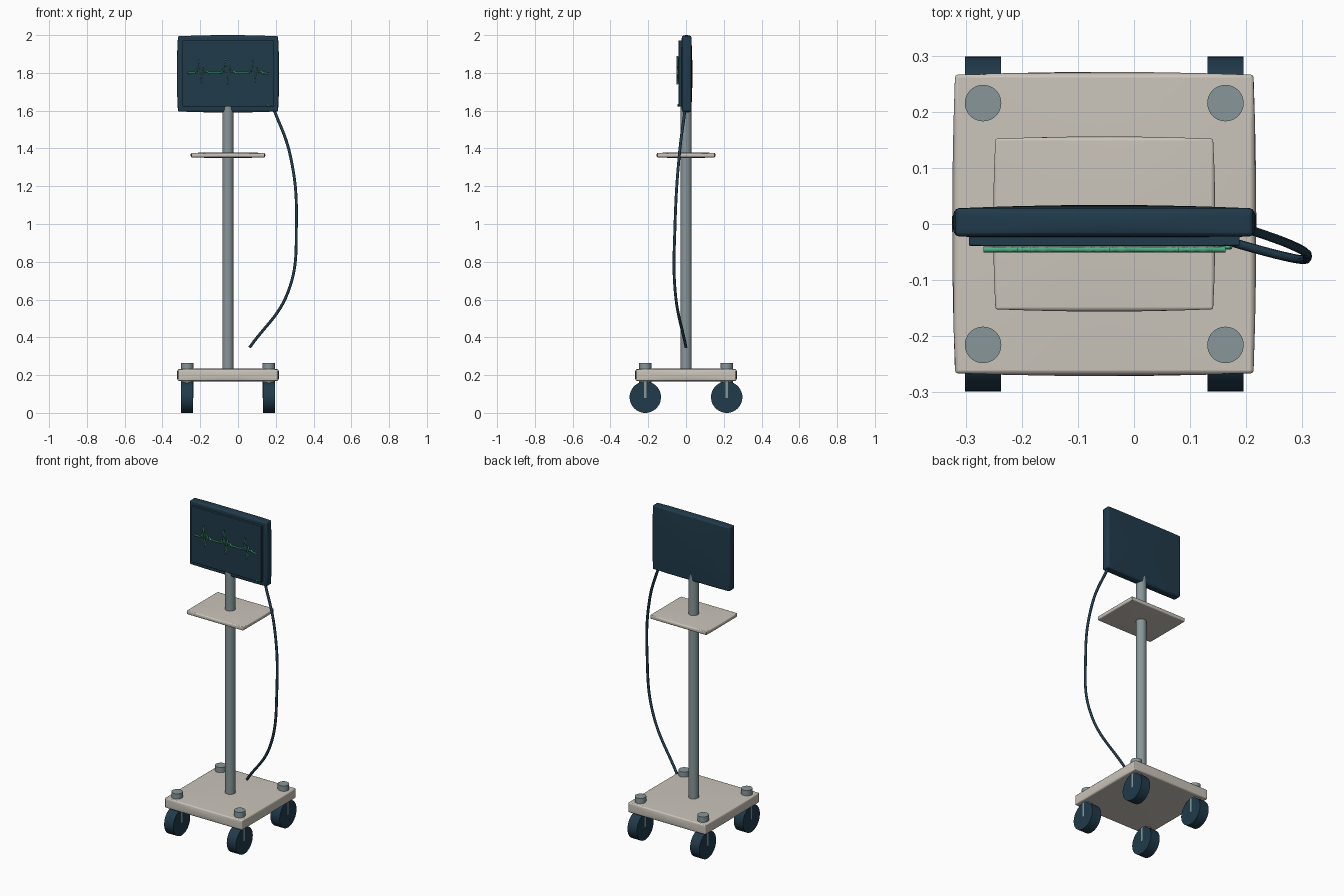
import bpy, bmesh, math
from mathutils import Vector

if "Cube" in bpy.data.objects:
    bpy.data.objects.remove(bpy.data.objects["Cube"])


def material(name, rgb):
    m = bpy.data.materials.new(name)
    m.diffuse_color = (*rgb, 1)
    m.use_nodes = True
    m.node_tree.nodes["Principled BSDF"].inputs["Base Color"].default_value = m.diffuse_color
    return m


NAVY = material("dark navy", (0.015, 0.043, 0.070))
CREAM = material("warm cream", (0.59, 0.55, 0.49))
STEEL = material("grey steel", (0.245, 0.305, 0.315))
GREEN = material("trace green", (0.075, 0.43, 0.23))
CX = -0.053  # centre line of the stand


def finish(name, bm, mat):
    me = bpy.data.meshes.new(name)
    bm.to_mesh(me)
    bm.free()
    ob = bpy.data.objects.new(name, me)
    bpy.context.collection.objects.link(ob)
    me.materials.append(mat)
    return ob


def smooth(ob):
    bpy.ops.object.select_all(action='DESELECT')
    ob.select_set(True)
    bpy.context.view_layer.objects.active = ob
    bpy.ops.object.shade_smooth_by_angle(angle=math.radians(35))


def soft_box(name, lo, hi, mat, bulge=0.0, bevel=0.0):
    """Box whose faces swell slightly toward their middles, with bevelled edges."""
    lo, hi = Vector(lo), Vector(hi)
    mid, half = (lo + hi) / 2, (hi - lo) / 2
    bm = bmesh.new()
    bmesh.ops.create_cube(bm, size=2)
    if bulge:
        bmesh.ops.subdivide_edges(bm, edges=bm.edges[:], cuts=5, use_grid_fill=True)
    for v in bm.verts:
        u = v.co.copy()
        for i in range(3):
            edge = max(abs(u[j]) for j in range(3) if j != i)
            v.co[i] = mid[i] + u[i] * (half[i] - bulge * edge ** 2)
    ob = finish(name, bm, mat)
    if bevel:
        mod = ob.modifiers.new("bevel", 'BEVEL')
        mod.width, mod.segments = bevel, 2
        mod.limit_method, mod.angle_limit = 'ANGLE', math.radians(40)
    smooth(ob)
    return ob


def cylinder(name, a, b, r, mat, sides=40):
    a, b = Vector(a), Vector(b)
    bm = bmesh.new()
    bmesh.ops.create_cone(bm, cap_ends=True, segments=sides,
                          radius1=r, radius2=r, depth=(b - a).length)
    ob = finish(name, bm, mat)
    ob.location = (a + b) / 2
    ob.rotation_euler = (b - a).to_track_quat('Z', 'Y').to_euler()
    smooth(ob)
    return ob


def tube(name, pts, r, mat, curved=False):
    cu = bpy.data.curves.new(name, 'CURVE')
    cu.dimensions = '3D'
    cu.bevel_depth, cu.bevel_resolution = r, 2
    cu.use_fill_caps = True
    sp = cu.splines.new('BEZIER' if curved else 'POLY')
    p = sp.bezier_points if curved else sp.points
    p.add(len(pts) - 1)
    for q, co in zip(p, pts):
        if curved:
            q.co = co
            q.handle_left_type = q.handle_right_type = 'AUTO'
        else:
            q.co = (*co, 1)
    ob = bpy.data.objects.new(name, cu)
    bpy.context.collection.objects.link(ob)
    cu.materials.append(mat)
    return ob


# Rolling base, pole and tray
soft_box("base", (-0.324, -0.271, 0.165), (0.218, 0.271, 0.236), CREAM, 0.005, 0.005)
cylinder("pole", (CX, 0, 0.20), (CX, 0, 1.68), 0.030, STEEL)
soft_box("tray", (-0.251, -0.156, 1.349), (0.145, 0.156, 1.38), CREAM, 0.004, 0.003)

# Four castors: wheel plus a stem that passes up through the base
for sx, side in ((-1, "left"), (1, "right")):
    for sy, end in ((-1, "front"), (1, "back")):
        x, y = CX + sx * 0.216, sy * 0.2155
        cylinder(f"wheel_{end}_{side}", (x - 0.0318, y, 0.083), (x + 0.0318, y, 0.083),
                 0.083, NAVY, 48)
        cylinder(f"castor_stem_{end}_{side}", (x, y, 0.08), (x, y, 0.265), 0.0325, STEEL)

# Monitor body and front screen panel
soft_box("monitor", (-0.324, -0.028, 1.59), (0.218, 0.034, 2.0), NAVY, 0.006, 0.006)
soft_box("screen", (-0.294, -0.039, 1.622), (0.188, -0.02, 1.972), NAVY, 0, 0.002)

# Heartbeat trace and indicator mark
beat = [(-0.022, 0), (-0.015, .02), (-0.008, 0), (0, .085), (0.012, -.058),
        (0.022, .035), (0.030, 0.002), (0.042, .012), (0.052, 0)]
trace = [(-0.268, 1.80)]
for x0, k in ((-0.207, 0.85), (-0.066, 1.0), (0.079, 0.85)):
    trace += [(x0 + dx, 1.80 + k * dz) for dx, dz in beat]
trace.append((0.163, 1.797))
tube("heartbeat_trace", [(x, -0.0455, z) for x, z in trace], 0.005, GREEN)
tube("indicator_mark", [(0.153, -0.041, 1.633), (0.161, -0.041, 1.624),
                        (0.173, -0.041, 1.633)], 0.004, GREEN)

# Hanging cable
tube("cable", [(0.185, -0.003, 1.62), (0.275, -0.035, 1.37), (0.309, -0.058, 1.00),
               (0.265, -0.057, 0.64), (0.062, 0.0, 0.347)], 0.008, NAVY, True)
